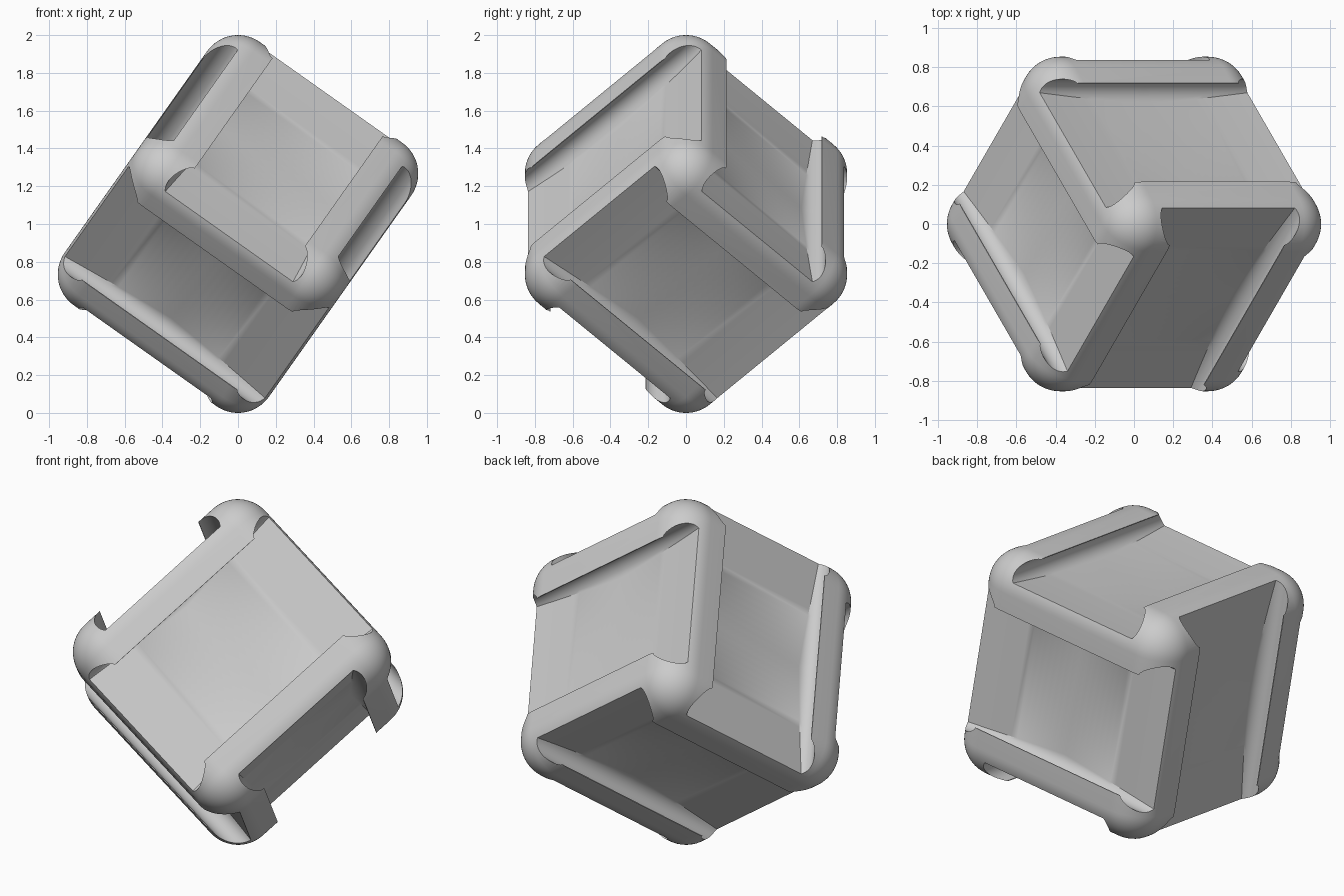
import bpy, bmesh, math
from mathutils import Matrix, Vector

if "Cube" in bpy.data.objects:
    bpy.data.objects.remove(bpy.data.objects["Cube"])

R = 0.20                        # rounding radius of the body
B = (1 - R) / math.sqrt(3)      # half edge of the body core (corner to corner = 2)
H = 0.479                       # reference edge for the channels
LIP, MID = 0.054, 0.028         # channel floor level at its open ends / middle
WALL, CEN, CR = 0.122, 0.103, 0.075   # hollow rounded side wall

# cube axes in the world when it stands on one corner
X = Vector((-math.sqrt(2 / 3), 0, math.sqrt(1 / 3)))
Y = Vector((math.sqrt(1 / 6), -math.sqrt(0.5), math.sqrt(1 / 3)))
Z = Vector((math.sqrt(1 / 6), math.sqrt(0.5), math.sqrt(1 / 3)))
STAND = Matrix((X, Y, Z)).transposed().to_4x4()
STAND.translation = Vector((0, 0, 1))


def make_object(name, bm):
    bmesh.ops.recalc_face_normals(bm, faces=bm.faces)
    mesh = bpy.data.meshes.new(name)
    bm.to_mesh(mesh)
    bm.free()
    ob = bpy.data.objects.new(name, mesh)
    bpy.context.collection.objects.link(ob)
    return ob


def section(x):
    """Channel section with undercut round side walls; the floor sinks mid-way."""
    k = min(1.0, abs(x) / (H + 0.17))
    floor = MID + (LIP - MID) * k * k
    a0 = math.asin(max(-1.0, (floor - CEN) / CR))
    half = []
    for i in range(15):
        a = a0 + (math.pi / 2 - a0) * i / 14
        half.append((H - WALL + CR * math.cos(a), CEN + CR * math.sin(a)))
    half.append((H - WALL, 0.3))
    pts = half + [(-y, z) for y, z in reversed(half)]
    return [(x, y, H + z) for y, z in pts]


def add_channel(bm, matrix):
    end = H + 0.3
    xs = [-end] + [(H + 0.17) * i / 16 for i in range(-16, 17)] + [end]
    rings = [[bm.verts.new(matrix @ Vector(p)) for p in section(x)] for x in xs]
    n = len(rings[0])
    for a, b in zip(rings, rings[1:]):
        for i in range(n):
            j = (i + 1) % n
            bm.faces.new((a[i], a[j], b[j], b[i]))
    bm.faces.new(rings[0])
    bm.faces.new(rings[-1])


# rounded cube body
bm = bmesh.new()
bmesh.ops.create_cube(bm, size=2 * (B + R))
bmesh.ops.bevel(bm, geom=bm.edges[:], offset=R, offset_type='OFFSET',
                segments=16, profile=0.5, affect='EDGES')
body = make_object("rounded_cube", bm)

# six dished channels, turning direction from face to face
bm = bmesh.new()
cycle = Matrix(((0, 0, 1), (1, 0, 0), (0, 1, 0)))
turn = Matrix.Identity(3)
for _ in range(3):
    add_channel(bm, turn)
    add_channel(bm, turn @ Matrix.Rotation(math.pi, 3, 'X'))
    turn = cycle @ turn
cutter = make_object("channel_cutter", bm)
cutter.hide_render = True

# carve the channels
mod = body.modifiers.new("channels", 'BOOLEAN')
mod.operation = 'DIFFERENCE'
mod.solver = 'EXACT'
mod.object = cutter
bpy.context.view_layer.objects.active = body
body.select_set(True)
cutter.select_set(False)
bpy.ops.object.modifier_apply(modifier=mod.name)
bpy.data.objects.remove(cutter)

# stand it on one corner
body.data.transform(STAND)
bpy.ops.object.shade_smooth_by_angle(angle=math.radians(30))
